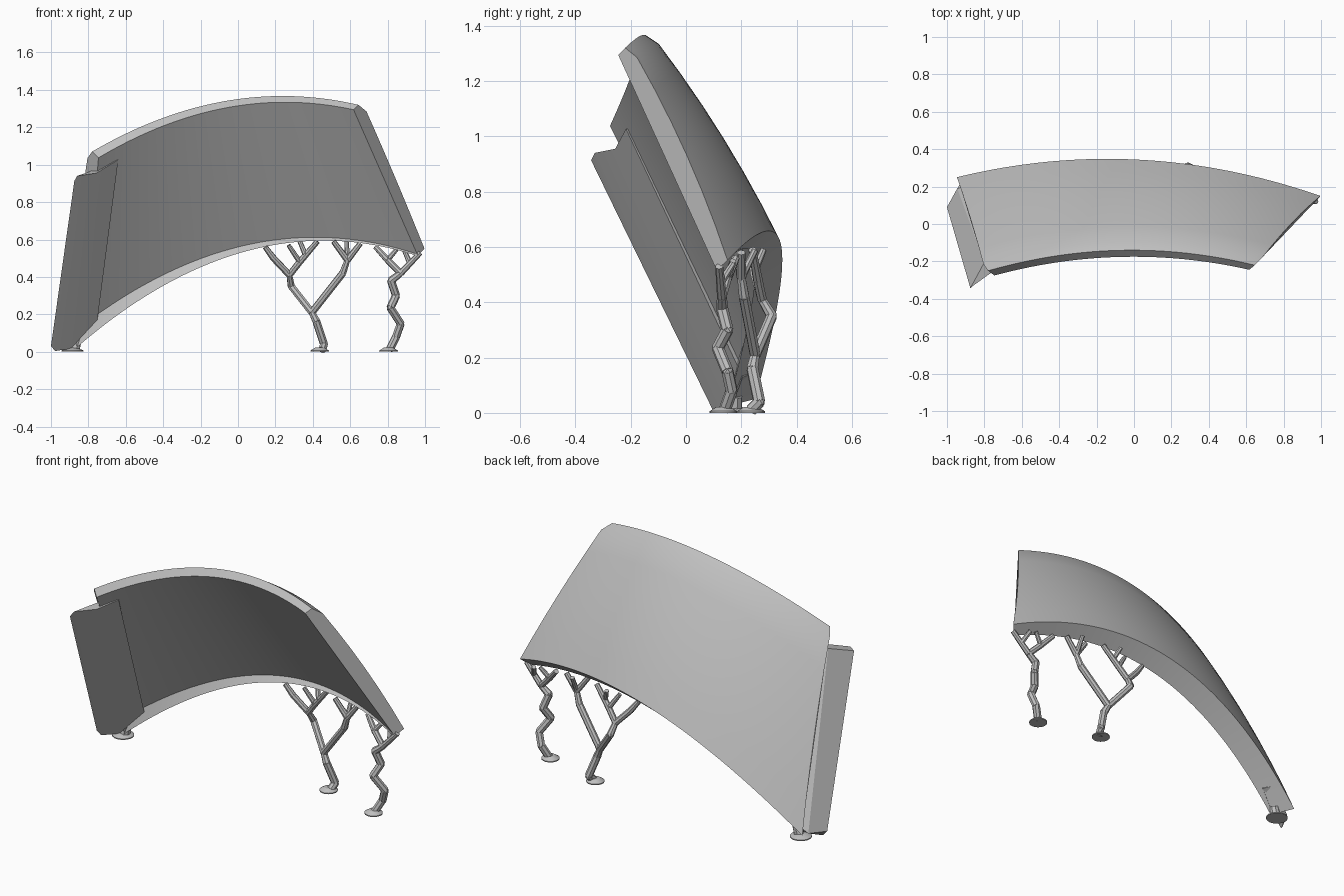
import bpy, bmesh, math
from mathutils import Vector

cube = bpy.data.objects.get("Cube")
if cube:
    bpy.data.objects.remove(cube, do_unlink=True)

grey = bpy.data.materials.new("plain_grey")
grey.use_nodes = True
grey.diffuse_color = (0.52, 0.52, 0.52, 1)
grey.node_tree.nodes["Principled BSDF"].inputs["Base Color"].default_value = grey.diffuse_color


def finish(name, bm, angle=30):
    bmesh.ops.recalc_face_normals(bm, faces=bm.faces)
    me = bpy.data.meshes.new(name)
    bm.to_mesh(me)
    bm.free()
    me.materials.append(grey)
    ob = bpy.data.objects.new(name, me)
    bpy.context.collection.objects.link(ob)
    bpy.ops.object.select_all(action='DESELECT')
    ob.select_set(True)
    bpy.context.view_layer.objects.active = ob
    bpy.ops.object.shade_smooth_by_angle(angle=math.radians(angle))
    return ob


def loft(name, sections, angle=30):
    """Skin closed cross-sections and cap both ends."""
    bm = bmesh.new()
    rings = [[bm.verts.new(p) for p in s] for s in sections]
    n = len(rings[0])
    for a, b in zip(rings, rings[1:]):
        for i in range(n):
            j = (i + 1) % n
            bm.faces.new((a[i], a[j], b[j], b[i]))
    bm.faces.new(rings[0])
    bm.faces.new(rings[-1])
    return finish(name, bm, angle)


def rail(points, t):
    """Point on the parabola through three points, spaced evenly in x."""
    a, b, c = [Vector(p) for p in points]
    x = a.x + (c.x - a.x) * t
    p = (a * ((x - b.x) * (x - c.x) / ((a.x - b.x) * (a.x - c.x)))
         + b * ((x - a.x) * (x - c.x) / ((b.x - a.x) * (b.x - c.x)))
         + c * ((x - a.x) * (x - b.x) / ((c.x - a.x) * (c.x - b.x))))
    p.x = x
    return p


# Curved panel: edge rails, each given at its left, middle and right
inner_top = [(-.746, -.275, 1.037), (0, -.175, 1.315), (.618, -.245, 1.294)]
ridge = [(-.78, -.25, 1.07), (0, -.14, 1.351), (.644, -.22, 1.32)]
outer_top = [(-.805, -.215, 1.035), (0, -.095, 1.32), (.687, -.177, 1.285)]
outer_bottom = [(-.947, .25, .05), (0, .345, .6), (.997, .15, .552)]
lip = [(-.86, .15, .025), (0, .25, .525), (.96, .108, .512)]
ledge = [(-.82, .175, .15), (0, .275, .56), (.958, .108, .522)]

sections = []
steps = 48
for k in range(steps + 1):
    t = k / steps
    top, low = rail(outer_top, t), rail(outer_bottom, t)
    outer = []
    for m in range(7):
        s = m / 6
        bulge = 4 * s * (1 - s)
        outer.append(top.lerp(low, s) + Vector((0, .018, .009)) * bulge)
    sections.append([rail(inner_top, t), rail(ridge, t)] + outer
                    + [rail(lip, t), rail(ledge, t)])
loft("curved_panel", sections)

# Folded flap along the left end
flap_top = [(-.875, -.343, .913), (-.86, -.33, .94), (-.757, -.256, .955),
            (-.64, -.217, 1.027), (-.66, -.18, 1.03), (-.80, -.205, .96)]
flap_bottom = [(-1, .09, .03), (-.978, .1, .004), (-.87, .165, .02),
               (-.757, .205, .13), (-.79, .235, .14), (-.945, .19, .04)]
loft("side_flap", [flap_top, flap_bottom], 20)


# Branching supports
def tube(bm, path, radius=.021, tip=None):
    pts = [Vector(p) for p in path]
    tip = tip or radius
    for i, (a, b) in enumerate(zip(pts, pts[1:])):
        d = b - a
        last = i == len(pts) - 2
        made = bmesh.ops.create_cone(bm, cap_ends=True, segments=8, radius1=radius,
                                     radius2=tip if last else radius, depth=d.length)
        turn = d.to_track_quat('Z', 'Y').to_matrix()
        bmesh.ops.rotate(bm, verts=made["verts"], matrix=turn)
        bmesh.ops.translate(bm, verts=made["verts"], vec=(a + b) / 2)
        if not last:
            ball = bmesh.ops.create_icosphere(bm, subdivisions=1, radius=radius)
            bmesh.ops.translate(bm, verts=ball["verts"], vec=b)


def support(name, x, y, paths, foot=.05):
    bm = bmesh.new()
    for r1, r2, z0, z1 in ((foot, foot, 0, .006), (foot, .025, .006, .022)):
        made = bmesh.ops.create_cone(bm, cap_ends=True, segments=20,
                                     radius1=r1, radius2=r2, depth=z1 - z0)
        bmesh.ops.translate(bm, verts=made["verts"], vec=(x, y, (z0 + z1) / 2))
    for path, radius in paths:
        tube(bm, path, radius, radius * .8)
    finish(name, bm)


fork = (.87, .13, .42)
support("right_support", .805, .135, [
    ([(.81, .14, .01), (.845, .165, .08), (.87, .15, .15), (.815, .115, .235),
      (.845, .15, .3), (.818, .13, .38), fork], .022),
    ([fork, (.975, .12, .53)], .018),
    ([fork, (.80, .15, .49), (.735, .18, .56)], .018),
    ([(.80, .15, .49), (.85, .17, .55)], .015),
    ([(.92, .125, .47), (.89, .17, .54)], .015)])

split, left_fork, right_fork = (.395, .25, .21), (.275, .275, .41), (.585, .2, .49)
support("middle_support", .437, .235, [
    ([(.45, .235, .01), (.46, .265, .04), (.42, .24, .16), split], .022),
    ([split, (.285, .31, .35), left_fork], .02),
    ([split, (.56, .21, .42), right_fork], .02),
    ([left_fork, (.19, .25, .5), (.145, .24, .56)], .018),
    ([left_fork, (.33, .26, .48), (.425, .24, .59)], .018),
    ([(.33, .26, .48), (.27, .24, .57)], .015),
    ([(.36, .25, .52), (.33, .28, .59)], .015),
    ([right_fork, (.51, .19, .59)], .018),
    ([right_fork, (.655, .2, .58)], .018),
    ([right_fork, (.58, .25, .59)], .015)])

support("left_support", -.885, .175, [
    ([(-.875, .175, .01), (-.86, .18, .06)], .03)], .06)
